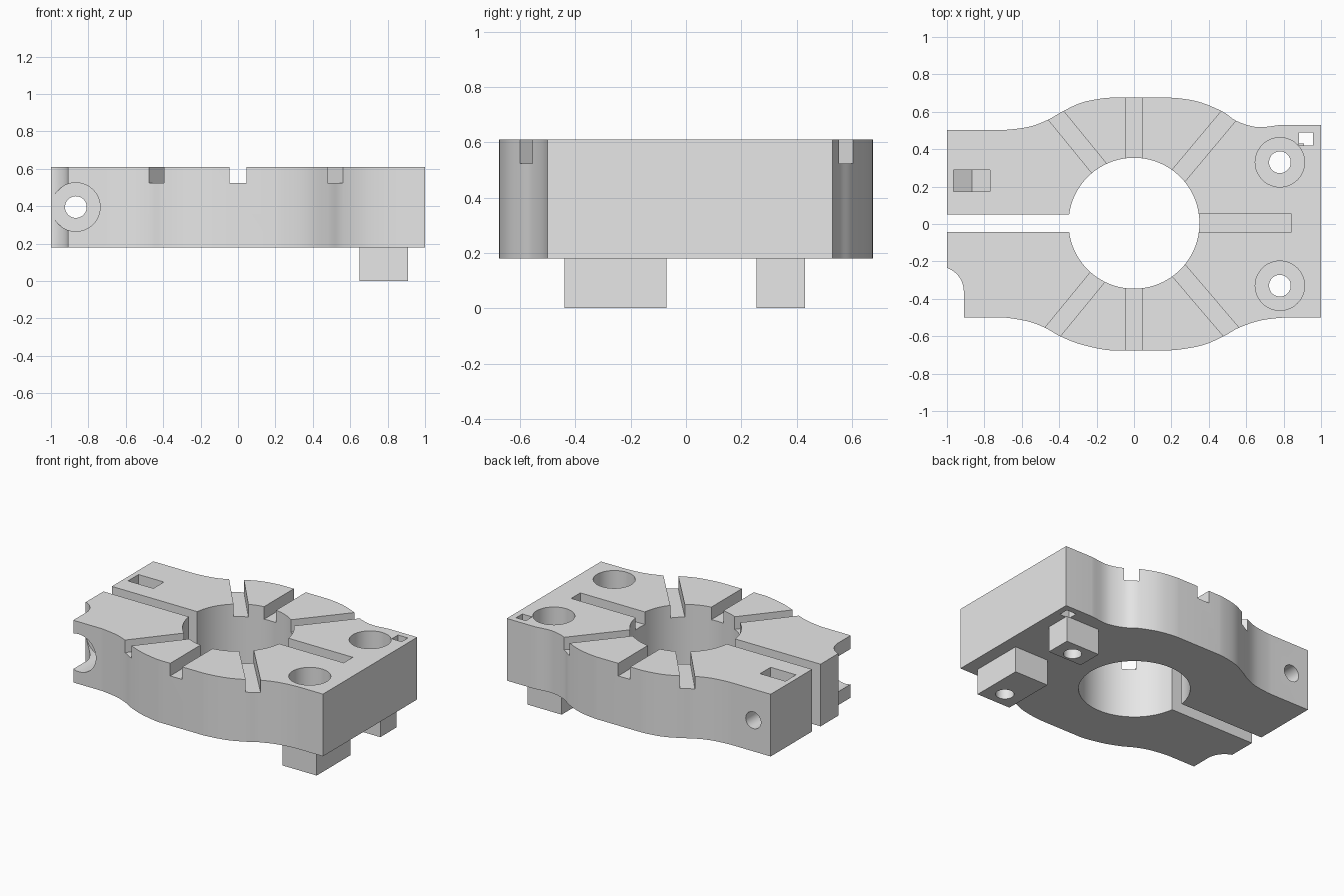
import bpy
import bmesh
from math import cos, sin, radians, atan2, hypot
from mathutils import Matrix, Vector

old = bpy.data.objects.get("Cube")
if old:
    bpy.data.objects.remove(old, do_unlink=True)

GREY = (0.8, 0.8, 0.8, 1)
material = bpy.data.materials.new("light grey")
material.use_nodes = True
material.diffuse_color = GREY
material.node_tree.nodes["Principled BSDF"].inputs["Base Color"].default_value = GREY

BOTTOM, TOP, SLOT_FLOOR = 0.18, 0.61, 0.523
OVER = TOP + 0.1          # cutters reach past the top
UNDER = -0.1              # and below the feet
BOLT_X, BOLT_Y = 0.78, 0.33
CLAMP_X, CLAMP_Z = -0.867, 0.395


def add_object(name, bm):
    bmesh.ops.recalc_face_normals(bm, faces=bm.faces)
    mesh = bpy.data.meshes.new(name)
    bm.to_mesh(mesh)
    bm.free()
    obj = bpy.data.objects.new(name, mesh)
    mesh.materials.append(material)
    bpy.context.collection.objects.link(obj)
    return obj


def prism(name, points, low, high, axis="z"):
    """Extrude a profile along z, or an x/z profile along y."""
    bm = bmesh.new()
    place = (lambda a, b, c: (a, b, c)) if axis == "z" else (lambda a, b, c: (a, c, b))
    face = bm.faces.new([bm.verts.new(place(a, b, low)) for a, b in points])
    result = bmesh.ops.extrude_face_region(bm, geom=[face])
    moved = [v for v in result["geom"] if isinstance(v, bmesh.types.BMVert)]
    bmesh.ops.translate(bm, verts=moved, vec=place(0, 0, high - low))
    return add_object(name, bm)


def circle(x, y, radius, count=48, start=0):
    return [(x + radius * cos(radians(start + 360 * i / count)),
             y + radius * sin(radians(start + 360 * i / count))) for i in range(count)]


def rect(x0, x1, y0, y1):
    return [(x0, y0), (x1, y0), (x1, y1), (x0, y1)]


def strip(start, end, width):
    """Rectangle around a line, lengthened at both ends."""
    a, b = Vector(start), Vector(end)
    along = (b - a).normalized()
    side = Vector((-along.y, along.x)) * width / 2
    a, b = a - along * 0.12, b + along * 0.3
    return [tuple(p) for p in (a + side, a - side, b - side, b + side)]


def smooth_path(points, steps=6):
    """Catmull-Rom curve with level ends."""
    pts = [Vector(p) for p in points]
    tangents = [(pts[min(i + 1, len(pts) - 1)] - pts[max(i - 1, 0)]) / 2
                for i in range(len(pts))]
    tangents[0].y = tangents[-1].y = 0
    path = []
    for i in range(len(pts) - 1):
        for k in range(steps):
            t = k / steps
            path.append(tuple(
                (2 * t**3 - 3 * t**2 + 1) * pts[i] + (t**3 - 2 * t**2 + t) * tangents[i]
                + (3 * t**2 - 2 * t**3) * pts[i + 1] + (t**3 - t**2) * tangents[i + 1]))
    return path + [tuple(pts[-1])]


def cut(obj, cutters):
    for cutter in cutters:
        cutter.hide_render = True
        mod = obj.modifiers.new("cut", "BOOLEAN")
        mod.operation = "DIFFERENCE"
        mod.solver = "EXACT"
        mod.object = cutter
    graph = bpy.context.evaluated_depsgraph_get()
    graph.update()
    mesh = bpy.data.meshes.new_from_object(obj.evaluated_get(graph))
    obj.modifiers.clear()
    obj.data = mesh
    for cutter in cutters:
        bpy.data.objects.remove(cutter, do_unlink=True)


# Body outline: front edge, right end, back edge, left end, notched corner
front_left = smooth_path([(-0.7, -0.5), (-0.57, -0.52), (-0.475, -0.555),
                          (-0.395, -0.6), (-0.28, -0.645), (-0.13, -0.675)])
front_right = smooth_path([(0.2, -0.675), (0.36, -0.65), (0.48, -0.6),
                           (0.56, -0.555), (0.68, -0.515), (0.82, -0.5)])
back_right = smooth_path([(0.79, 0.53), (0.69, 0.518), (0.62, 0.525), (0.54, 0.555),
                          (0.47, 0.603), (0.34, 0.655), (0.2, 0.675)])
back_left = smooth_path([(-0.13, 0.675), (-0.27, 0.652), (-0.38, 0.603),
                         (-0.455, 0.56), (-0.56, 0.52), (-0.7, 0.503)])
notch = [(-1.042 + 0.132 * cos(radians(a)), -0.36 + 0.132 * sin(radians(a)))
         for a in range(70, -1, -7)]
outline = (front_left + front_right + [(1, -0.5), (1, 0.53)] + back_right + back_left
           + [(-1, 0.503), (-1, -0.236)] + notch + [(-0.91, -0.5)])
body = prism("clamp_body", outline, BOTTOM, TOP)

cutters = [
    # central bore and the slit that opens it
    prism("bore_cutter", circle(0, 0.004, 0.35, 96), UNDER, OVER),
    prism("slit_cutter", rect(-1.2, -0.2, -0.042, 0.05), UNDER, OVER),
    # long slot towards the right end
    prism("long_slot_cutter", rect(0.2, 0.84, -0.045, 0.055), SLOT_FLOOR, OVER),
    # small square through hole
    prism("square_hole_cutter", rect(0.883, 0.958, 0.42, 0.488), UNDER, OVER),
    # clamp screw hole with its counterbore
    prism("screw_cutter", circle(CLAMP_X, CLAMP_Z, 0.058), -1, 1, "y"),
    prism("screw_head_cutter", circle(CLAMP_X, CLAMP_Z, 0.13), -1, -0.236, "y"),
]

# Nut pocket: straight sides with a hexagonal floor
half = 0.097
cutters.append(prism("nut_cutter", [
    (CLAMP_X - half, OVER), (CLAMP_X - half, CLAMP_Z - half * 0.577),
    (CLAMP_X, CLAMP_Z - half * 1.155),
    (CLAMP_X + half, CLAMP_Z - half * 0.577), (CLAMP_X + half, OVER)], 0.175, 0.29, "y"))

# Radial slots across the top
for start, end in [((0, 0.35), (0, 0.7)), ((0, -0.35), (0, -0.7)),
                   ((0.237, 0.257), (0.505, 0.577)), ((-0.188, 0.3), (-0.417, 0.58)),
                   ((0.24, -0.25), (0.52, -0.577)), ((-0.197, -0.287), (-0.435, -0.577))]:
    cutters.append(prism("radial_cutter", strip(start, end, 0.092), SLOT_FLOOR, OVER))

# Counterbored bolt holes
for side in (-1, 1):
    cutters.append(prism("bolt_cutter", circle(BOLT_X, side * BOLT_Y, 0.058), UNDER, OVER))
    cutters.append(prism("bolt_head_cutter", circle(BOLT_X, side * BOLT_Y, 0.132), 0.3, OVER))
cut(body, cutters)

# Feet, drilled for the bolts
feet = []
for name, y0, y1, side in [("front_foot", -0.44, -0.07, -1), ("back_foot", 0.255, 0.43, 1)]:
    foot = prism(name, rect(0.65, 0.91, y0, y1), 0, BOTTOM)
    cut(foot, [prism("foot_cutter", circle(BOLT_X, side * BOLT_Y, 0.058), UNDER, OVER)])
    feet.append(foot)

# Smooth the curved walls and keep the edges crisp
bpy.ops.object.select_all(action="DESELECT")
for obj in [body] + feet:
    obj.select_set(True)
bpy.context.view_layer.objects.active = body
bpy.ops.object.shade_smooth_by_angle(angle=radians(25))
